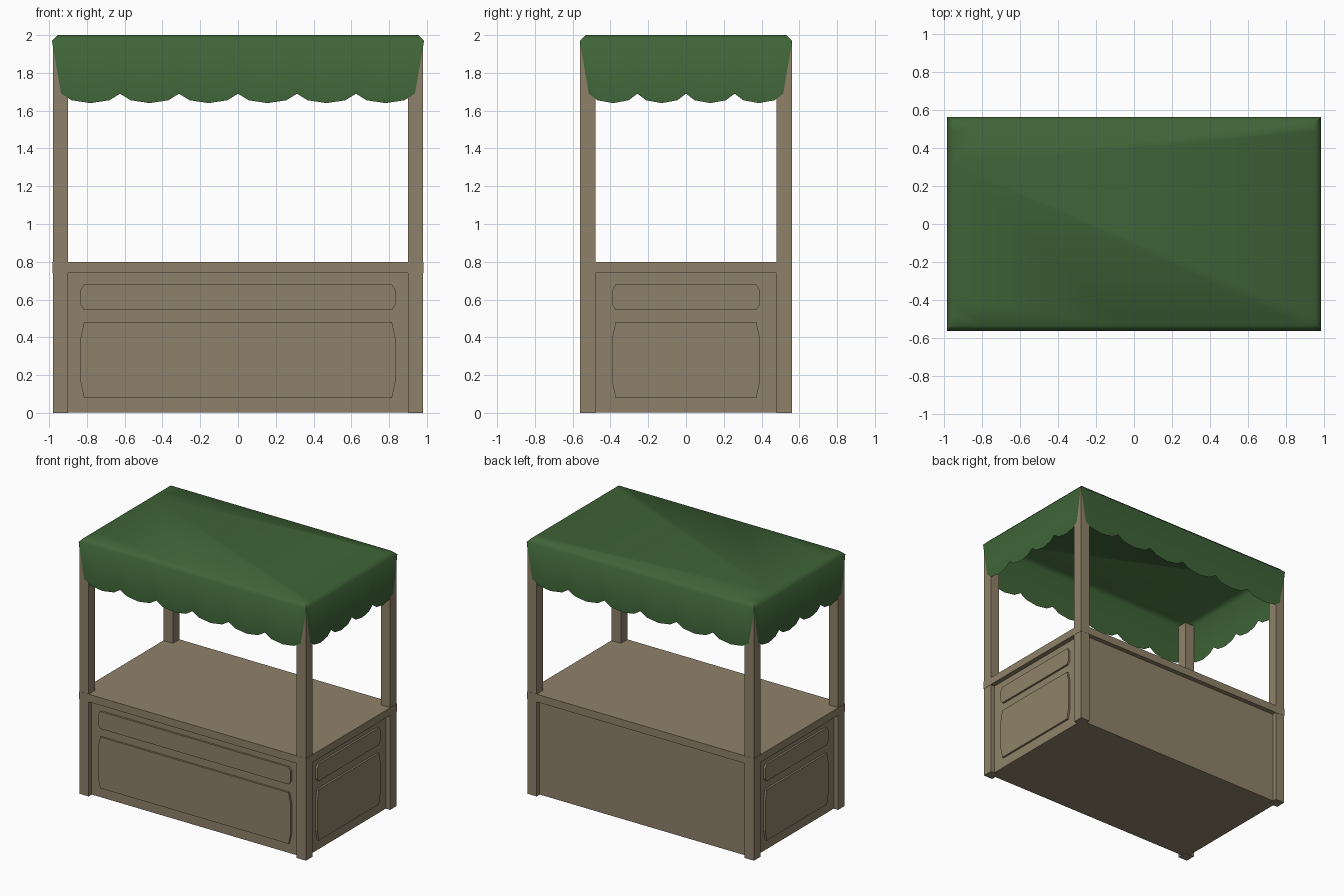
import bpy, bmesh, math
from mathutils import Matrix, Vector

if "Cube" in bpy.data.objects:
    bpy.data.objects.remove(bpy.data.objects["Cube"], do_unlink=True)


def material(name, rgb):
    mat = bpy.data.materials.new(name)
    mat.use_nodes = True
    mat.diffuse_color = (*rgb, 1)
    mat.node_tree.nodes["Principled BSDF"].inputs["Base Color"].default_value = (*rgb, 1)
    return mat


wood = material("tan wood", (0.275, 0.222, 0.143))
cloth = material("green cloth", (0.05, 0.128, 0.039))


def finish(name, bm, mat):
    mesh = bpy.data.meshes.new(name)
    bm.to_mesh(mesh)
    bm.free()
    mesh.materials.append(mat)
    obj = bpy.data.objects.new(name, mesh)
    bpy.context.collection.objects.link(obj)
    return obj


def box(name, low, high):
    low, high = Vector(low), Vector(high)
    bm = bmesh.new()
    bmesh.ops.create_cube(bm, size=1, matrix=Matrix.Translation((low + high) / 2)
                          @ Matrix.Diagonal((*(high - low), 1)))
    return finish(name, bm, wood)


# Overall half sizes, and the inset of the cabinet walls
HX, HY, POST, INSET = 0.98, 0.56, 0.08, 0.035
COUNTER_LOW, COUNTER_TOP = 0.74, 0.80

# Cabinet and counter
box("cabinet", (INSET - HX, INSET - HY, 0.002), (HX - INSET, HY - INSET, COUNTER_LOW))
box("counter", (-HX - 0.002, -HY - 0.001, COUNTER_LOW), (HX + 0.002, HY + 0.001, COUNTER_TOP))

# Corner posts, below and above the counter
for sx, side in ((-1, "right"), (1, "left")):
    for sy, end in ((-1, "front"), (1, "back")):
        xs = sorted((sx * HX, sx * (HX - POST)))
        ys = sorted((sy * HY, sy * (HY - POST)))
        for part, z0, z1 in (("leg", 0, COUNTER_LOW), ("post", COUNTER_TOP, 1.97)):
            box(f"{end}_{side}_{part}", (xs[0], ys[0], z0), (xs[1], ys[1], z1))


# Raised panels with clipped ends
def panel(name, half, z0, z1, wall, angle, clip=0.018, depth=0.015):
    h = (z1 - z0) * 0.2
    right = [(half - clip, z0), (half, z0 + h), (half, z1 - h), (half - clip, z1)]
    outline = right + [(-u, z) for u, z in reversed(right)]
    bm = bmesh.new()
    face = bm.faces.new([bm.verts.new((u, -wall, z)) for u, z in outline])
    out = bmesh.ops.extrude_face_region(bm, geom=[face])
    moved = [v for v in out["geom"] if isinstance(v, bmesh.types.BMVert)]
    bmesh.ops.translate(bm, verts=moved, vec=(0, -depth, 0))
    bmesh.ops.recalc_face_normals(bm, faces=bm.faces)
    bm.transform(Matrix.Rotation(angle, 4, "Z"))
    finish(name, bm, wood)


for label, half, wall, angle in (("front", 0.833, HY - INSET, 0),
                                 ("left", 0.39, HX - INSET, math.pi / 2),
                                 ("right", 0.39, HX - INSET, -math.pi / 2)):
    panel(label + "_upper_panel", half, 0.545, 0.68, wall, angle)
    panel(label + "_lower_panel", half, 0.08, 0.48, wall, angle)


# Canopy: a chamfered cloth sheet with a scalloped flap on each side
CX, CY, TOP, CHAMFER = 0.985, 0.5625, 2.0, 0.03
SCALLOP = ((0, 1.69), (0.18, 1.655), (0.5, 1.64), (0.82, 1.655))


def flap(bm, half, wall, count, angle):
    spin = Matrix.Rotation(angle, 4, "Z")
    hem = [((i + t) / count * 2 - 1, z) for i in range(count) for t, z in SCALLOP]
    hem.append((1, SCALLOP[0][1]))
    columns = []
    for u, z in hem:
        points = ((u * (half - CHAMFER), CHAMFER - wall, TOP),
                  (u * half, -wall, TOP - CHAMFER),
                  (u * (half - 0.048), -wall, z))
        columns.append([bm.verts.new(spin @ Vector(p)) for p in points])
    for a, b in zip(columns, columns[1:]):
        for k in range(2):
            bm.faces.new((a[k], a[k + 1], b[k + 1], b[k]))
    return [c[0] for c in columns[:-1]]


bm = bmesh.new()
rim = []
for turn in range(4):
    half, wall, count = (CX, CY, 6) if turn % 2 == 0 else (CY, CX, 4)
    rim += flap(bm, half, wall, count, turn * math.pi / 2)
bm.faces.new(rim)
bmesh.ops.remove_doubles(bm, verts=bm.verts, dist=0.0005)
canopy = finish("canopy", bm, cloth)
bpy.ops.object.select_all(action="DESELECT")
canopy.select_set(True)
bpy.context.view_layer.objects.active = canopy
bpy.ops.object.shade_smooth_by_angle(angle=math.radians(50))
